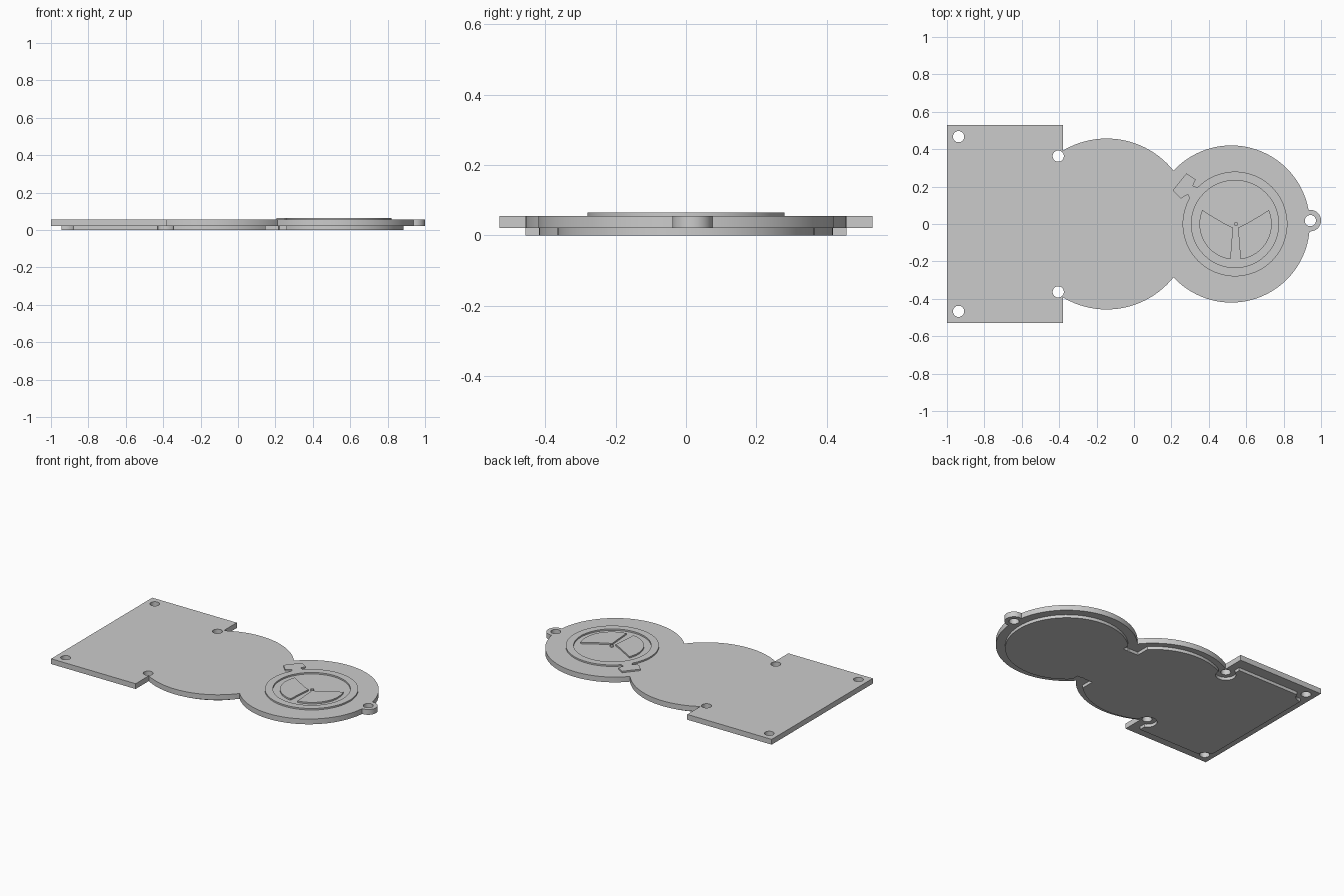
import bpy
import bmesh
from math import cos, sin, radians, pi

cube = bpy.data.objects.get("Cube")
if cube:
    bpy.data.objects.remove(cube, do_unlink=True)

grey = bpy.data.materials.new("plain_grey")
grey.use_nodes = True
colour = (0.6, 0.6, 0.6, 1)
grey.diffuse_color = colour
grey.node_tree.nodes["Principled BSDF"].inputs["Base Color"].default_value = colour


def arc(centre, r, start, end, steps):
    """Points along an arc, angles in degrees."""
    return [(centre[0] + r * cos(radians(start + (end - start) * i / steps)),
             centre[1] + r * sin(radians(start + (end - start) * i / steps)))
            for i in range(steps + 1)]


def prism(name, outline, z0, z1):
    """Extrude a flat outline between two heights."""
    bm = bmesh.new()
    face = bm.faces.new([bm.verts.new((x, y, z0)) for x, y in outline])
    new = bmesh.ops.extrude_face_region(bm, geom=[face])["geom"]
    bmesh.ops.translate(bm, vec=(0, 0, z1 - z0),
                        verts=[g for g in new if isinstance(g, bmesh.types.BMVert)])
    bmesh.ops.recalc_face_normals(bm, faces=bm.faces)
    mesh = bpy.data.meshes.new(name)
    bm.to_mesh(mesh)
    bm.free()
    mesh.materials.append(grey)
    obj = bpy.data.objects.new(name, mesh)
    bpy.context.collection.objects.link(obj)
    return obj


def disc(name, centre, r, z0, z1, steps=96):
    return prism(name, arc(centre, r, 0, 360, steps)[:-1], z0, z1)


def box(name, x0, x1, y0, y1, z0, z1):
    return prism(name, [(x0, y0), (x1, y0), (x1, y1), (x0, y1)], z0, z1)


def activate(obj):
    bpy.ops.object.select_all(action="DESELECT")
    obj.select_set(True)
    bpy.context.view_layer.objects.active = obj


def combine(obj, other, operation):
    """Apply a boolean and discard the second shape."""
    mod = obj.modifiers.new("boolean", "BOOLEAN")
    mod.operation, mod.solver, mod.object = operation, "EXACT", other
    activate(obj)
    bpy.ops.object.modifier_apply(modifier=mod.name)
    bpy.data.objects.remove(other, do_unlink=True)


def smooth(obj):
    activate(obj)
    bpy.ops.object.shade_smooth_by_angle(angle=radians(30))


# Shared layout
BOTTOM, STEP, TOP, RELIEF = 0, 0.02, 0.055, 0.065
MIDDLE, END, DIAL, LUG = (-0.146, 0), (0.52, 0), (0.54, 0), (0.943, 0.018)
posts = [(x, side * y) for x, y in ((-0.938, 0.467), (-0.405, 0.363)) for side in (-1, 1)]

# Main plate: rectangle, two overlapping rounds and an end lug
plate = box("cover_plate", -1, -0.38, -0.53, 0.53, STEP, TOP)
for centre, r in ((MIDDLE, 0.457), (END, 0.42), (LUG, 0.057)):
    combine(plate, disc("round", centre, r, STEP, TOP), "UNION")

# Screw holes
for centre in posts + [LUG]:
    combine(plate, disc("hole", centre, 0.03, STEP - 0.1, TOP + 0.1, 32), "DIFFERENCE")
smooth(plate)

# Inset locating step underneath, cleared around the posts and the waist
step = box("locating_step", -0.945, -0.43, -0.457, 0.457, BOTTOM, STEP)
for centre, r in ((MIDDLE, 0.418), (END, 0.365)):
    combine(step, disc("round", centre, r, BOTTOM, STEP), "UNION")
for centre in posts:
    combine(step, disc("clearance", centre, 0.06, -0.1, 0.1, 48), "DIFFERENCE")
for y0, y1 in ((0.21, 0.5), (-0.5, -0.21)):
    combine(step, box("clearance", 0.147, 0.26, y0, y1, -0.1, 0.1), "DIFFERENCE")
smooth(step)

# Raised dial ring with a crown on its upper left
ring = disc("dial_ring", DIAL, 0.28, TOP, RELIEF)
crown = [(0.207, 0.18), (0.25, 0.136), (0.287, 0.158), (0.298, 0.136), (0.37, 0.1),
         (0.40, 0.17), (0.34, 0.195), (0.315, 0.205), (0.33, 0.238), (0.28, 0.27)]
combine(ring, prism("crown", crown, TOP, RELIEF), "UNION")
combine(ring, disc("opening", DIAL, 0.233, 0, 0.1), "DIFFERENCE")
smooth(ring)

# Two raised dial segments, mirrored, and the centre pin
segment = arc(DIAL, 0.19, 157, 263, 32) + [
    (0.525, -0.08), (0.53, -0.02), (0.48, 0.005), (0.42, 0.04)]
mirrored = [(2 * DIAL[0] + 0.006 - x, y) for x, y in reversed(segment)]
for name, outline in (("right_dial_segment", segment), ("left_dial_segment", mirrored)):
    smooth(prism(name, outline, TOP, RELIEF))
smooth(disc("centre_pin", (0.545, 0), 0.011, TOP, RELIEF, 24))
